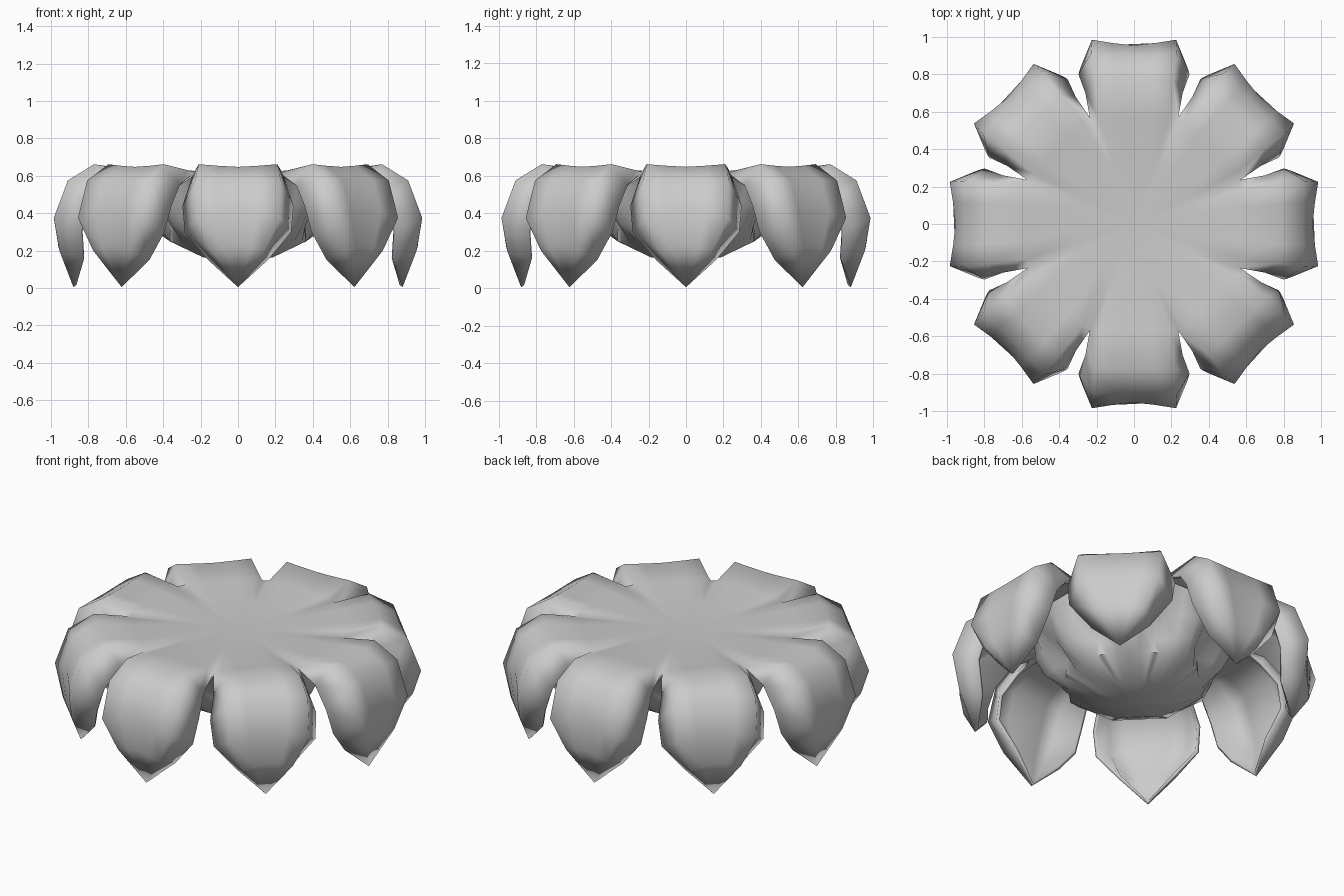
import bpy
import bmesh
from math import sin, cos, pi, atan2

if "Cube" in bpy.data.objects:
    bpy.data.objects.remove(bpy.data.objects["Cube"])

# petal rows as (radius, sideways, height) at centre, shoulder ridge and edge
ROWS = [[(.57, 0, .635), (.57, .19, .63), (.57, .236, .62)],
        [(.78, 0, .648), (.77, .21, .662), (.70, .26, .55)],
        [(.90, 0, .58), (.91, .23, .575), (.80, .297, .44)],
        [(.955, 0, .42), (.985, .225, .375), (.84, .285, .30)],
        [(.962, 0, .23), (.955, .14, .20), (.83, .16, .15)]]
TIP = (.88, 0, .005)


def turn(p, a):
    return (p[0] * cos(a) - p[1] * sin(a), p[0] * sin(a) + p[1] * cos(a), p[2])


def full_row(row):
    """Mirror a half row and add a point between centre and ridge."""
    c, r, e = row
    m = ((c[0] * .6 + r[0] * .4), r[1] * .5, c[2] * .6 + r[2] * .4)
    half = [m, r, e]
    return [(p[0], -p[1], p[2]) for p in reversed(half)] + [c] + half


def make(name, verts, faces, angle):
    me = bpy.data.meshes.new(name)
    me.from_pydata(verts, [], faces)
    bm = bmesh.new()
    bm.from_mesh(me)
    bmesh.ops.remove_doubles(bm, verts=bm.verts, dist=0.004)
    bmesh.ops.recalc_face_normals(bm, faces=bm.faces)
    # normals point up and outward
    if max(bm.faces, key=lambda f: f.calc_center_median().z * f.normal.z ** 2).normal.z < 0 and name == "petal_crown":
        bmesh.ops.reverse_faces(bm, faces=bm.faces)
    bm.to_mesh(me)
    bm.free()
    ob = bpy.data.objects.new(name, me)
    bpy.context.collection.objects.link(ob)
    bpy.ops.object.select_all(action='DESELECT')
    ob.select_set(True)
    bpy.context.view_layer.objects.active = ob
    bpy.ops.object.shade_smooth_by_angle(angle=angle)
    return ob


# crown: dished top flowing into eight cupped, drooping petals
verts, faces = [(0, 0, .605)], []
for k in range(8):
    a = k * pi / 4
    base = len(verts)
    grid = [[(x * .55, y * .55, .615) for x, y, z in full_row(ROWS[0])]]
    grid += [full_row(r) for r in ROWS]
    n = len(grid[0])
    for row in grid:
        verts += [turn(p, a) for p in row]
    verts.append(turn(TIP, a))
    tip, last = len(verts) - 1, base + (len(grid) - 1) * n
    for c in range(n - 1):
        faces += [(0, base + c, base + c + 1), (last + c, tip, last + c + 1)]
        for r in range(len(grid) - 1):
            i = base + r * n + c
            faces.append((i, i + n, i + n + 1, i + 1))
crown = make("petal_crown", verts, faces, pi / 2.5)
s = crown.modifiers.new("thickness", 'SOLIDIFY')
s.thickness = 0.02
s.offset = -1

# bowl underneath, lobed towards the petals: (scale, lobe, height)
rings = [(.97, 0, .60), (.86, .10, .45), (.74, .12, .34), (.64, .0, .25), (.33, 0, .165)]
outline = [turn(p, k * pi / 4)[:2] for k in range(8) for p in full_row(ROWS[0])[:-1]]
n = len(outline)
verts, faces = [], []
for scale, lobe, z in rings:
    for x, y in outline:
        f = scale + lobe * cos(8 * atan2(y, x))
        verts.append((x * f, y * f, z))
verts.append((0, 0, .14))
last, bottom = (len(rings) - 1) * n, len(verts) - 1
for i in range(n):
    j = (i + 1) % n
    faces.append((bottom, last + j, last + i))
    for r in range(len(rings) - 1):
        faces.append((r * n + i, (r + 1) * n + i, (r + 1) * n + j, r * n + j))
make("flower_bowl", verts, faces, pi / 3)
